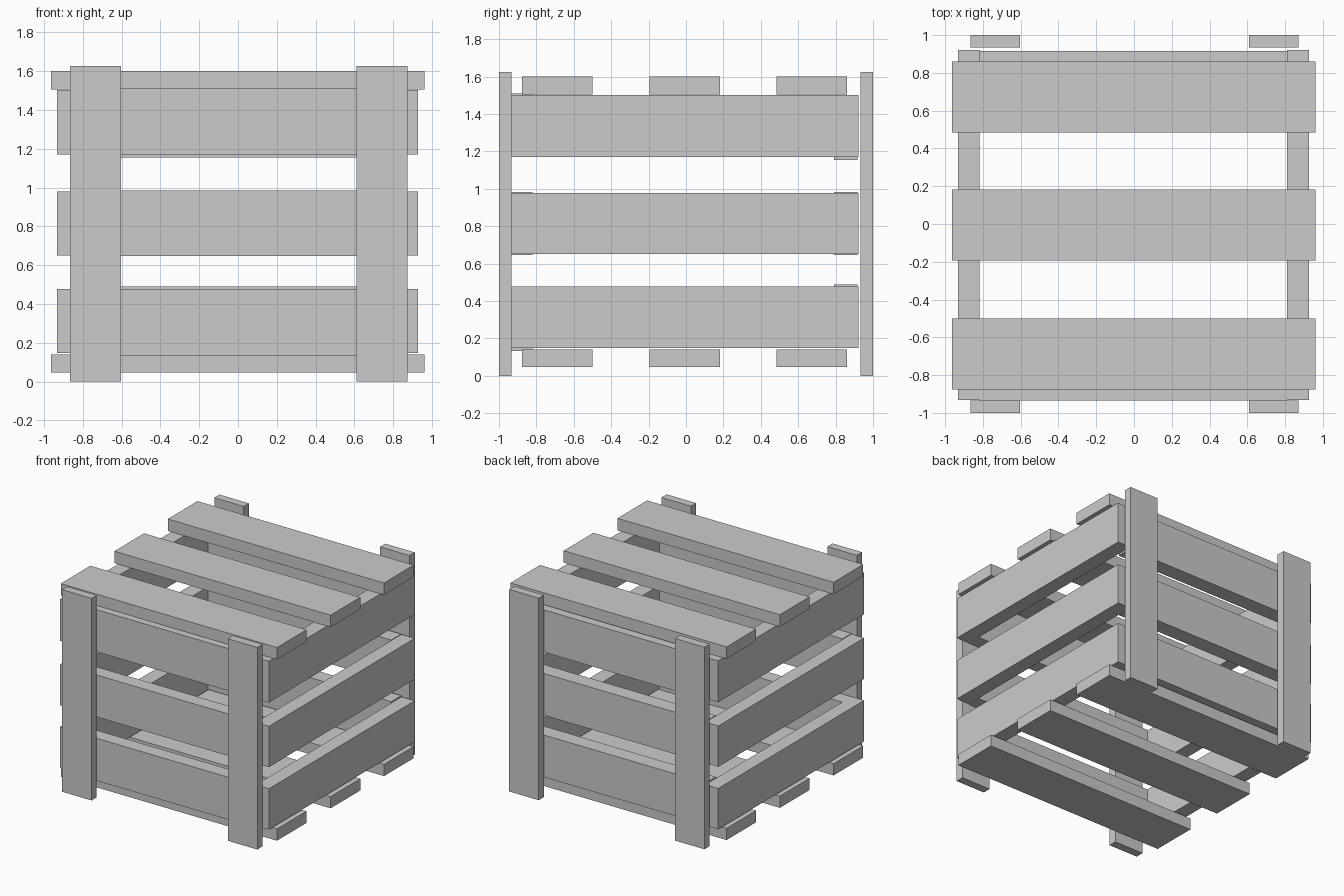
import bpy

if "Cube" in bpy.data.objects:
    bpy.data.objects.remove(bpy.data.objects["Cube"])


def board(name, x, y, z):
    """Flat-faced box spanning the given (min, max) ranges."""
    bpy.ops.mesh.primitive_cube_add(size=1, location=[(r[0] + r[1]) / 2 for r in (x, y, z)])
    ob = bpy.context.object
    ob.name = name
    ob.scale = [r[1] - r[0] for r in (x, y, z)]
    bpy.ops.object.transform_apply(location=False, rotation=False, scale=True)
    return ob


# Corner posts, front and back
for y, face in (((-1.0, -0.934), "front"), ((0.934, 1.0), "back")):
    for x, side in (((-0.865, -0.603), "left"), ((0.61, 0.872), "right")):
        board(f"{face}_{side}_post", x, y, (0, 1.625))

# Lid and base slats
for z, part in (((0.047, 0.141), "base"), ((1.504, 1.6), "lid")):
    for i, y in enumerate((-0.688, -0.006, 0.672)):
        board(f"{part}_slat_{i + 1}", (-0.963, 0.96), (y - 0.188, y + 0.188), z)

# Side slats
for x, side in (((-0.932, -0.818), "left"), ((0.81, 0.927), "right")):
    for i, z in enumerate(((0.148, 0.477), (0.651, 0.979), (1.17, 1.503))):
        board(f"{side}_slat_{i + 1}", x, (-0.932, 0.922), z)

# Front and back slats, fitted between the side slats
end_rows = {
    "front": ((-0.935, -0.82), ((0.134, 0.475), (0.647, 0.984), (1.17, 1.509))),
    "back": ((0.79, 0.916), ((0.15, 0.489), (0.647, 0.984), (1.155, 1.495))),
}
for face, (y, rows) in end_rows.items():
    for i, z in enumerate(rows):
        board(f"{face}_slat_{i + 1}", (-0.818, 0.81), y, z)
